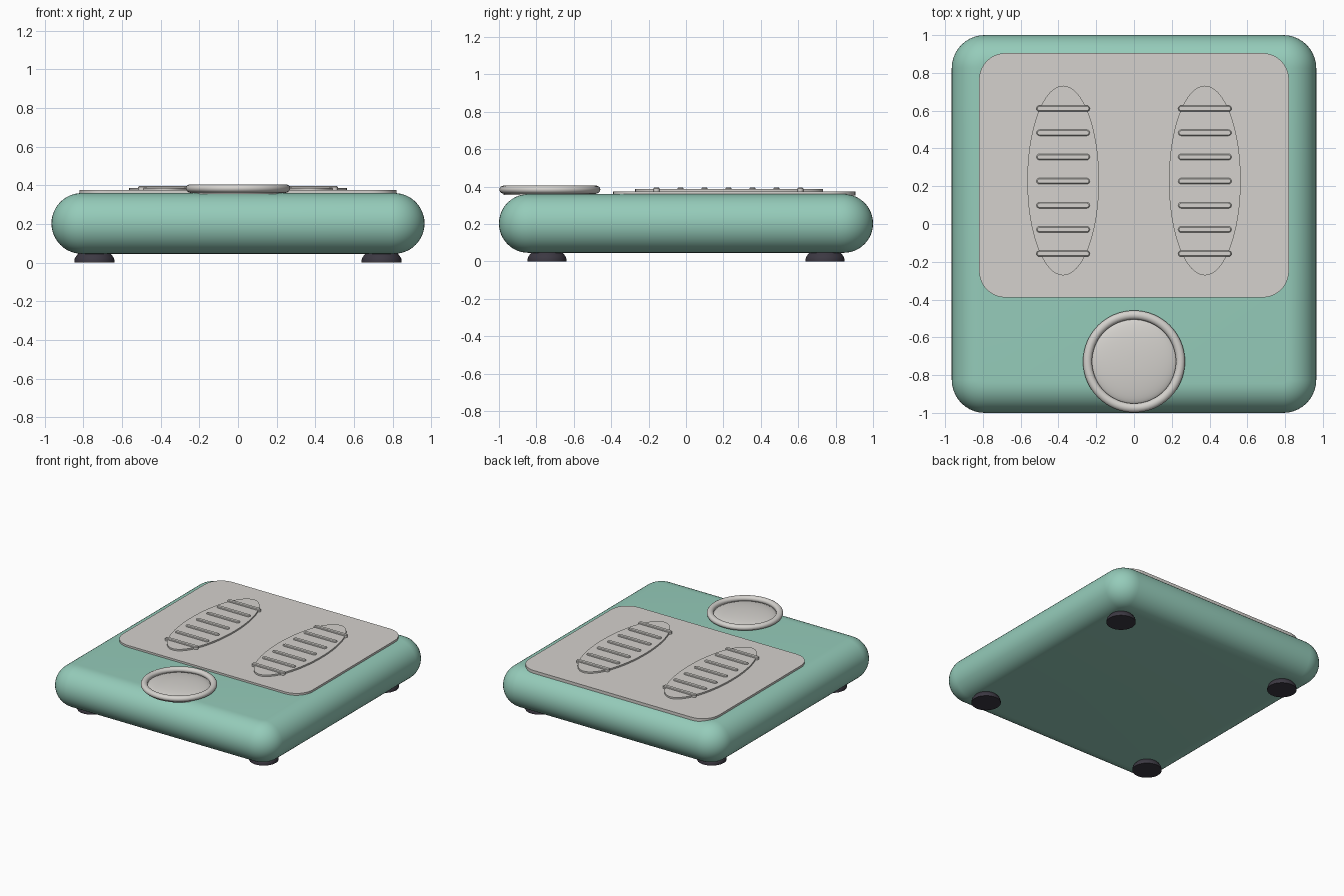
import bpy, bmesh, math

if "Cube" in bpy.data.objects:
    bpy.data.objects.remove(bpy.data.objects["Cube"])


def material(name, rgb):
    m = bpy.data.materials.new(name)
    m.diffuse_color = (*rgb, 1)
    m.use_nodes = True
    m.node_tree.nodes["Principled BSDF"].inputs["Base Color"].default_value = m.diffuse_color
    return m


TEAL = material("mint green", (0.30, 0.60, 0.49))
GREY = material("warm light grey", (0.66, 0.64, 0.61))
DARK = material("dark rubber", (0.045, 0.04, 0.055))


def rounded_rect(hx, hy, r, seg=10):
    """Outline of a rounded rectangle, counter-clockwise."""
    pts = []
    for k, (sx, sy) in enumerate([(1, 1), (-1, 1), (-1, -1), (1, -1)]):
        for i in range(seg + 1):
            a = math.pi / 2 * (k + i / seg)
            pts.append((sx * (hx - r) + r * math.cos(a), sy * (hy - r) + r * math.sin(a)))
    return pts


def ellipse(rx, ry, n=64):
    return [(rx * math.cos(2 * math.pi * i / n), ry * math.sin(2 * math.pi * i / n)) for i in range(n)]


def loft(name, rings, mat, x=0, y=0, closed=False):
    """Skin a stack of (outline, z) rings; cap the ends or close into a loop."""
    bm = bmesh.new()
    rows = [[bm.verts.new((px, py, z)) for px, py in pts] for pts, z in rings]
    pairs = list(zip(rows, rows[1:]))
    if closed:
        pairs.append((rows[-1], rows[0]))
    else:
        bm.faces.new(rows[0][::-1])
        bm.faces.new(rows[-1])
    n = len(rows[0])
    for a, b in pairs:
        for i in range(n):
            j = (i + 1) % n
            bm.faces.new((a[i], a[j], b[j], b[i]))
    bmesh.ops.recalc_face_normals(bm, faces=bm.faces)
    me = bpy.data.meshes.new(name)
    bm.to_mesh(me)
    bm.free()
    me.materials.append(mat)
    ob = bpy.data.objects.new(name, me)
    bpy.context.collection.objects.link(ob)
    ob.location = (x, y, 0)
    return ob


# Body: rounded slab with a half-round side profile
R = 0.157
rings = []
for i in range(25):
    a = math.pi * (i / 24 - 0.5)
    d = R * (1 - math.cos(a))
    rings.append((rounded_rect(0.965 - d, 1.0 - d, 0.175 - d), 0.203 + R * math.sin(a)))
loft("body", rings, TEAL)

# Standing mat
mat_shape = rounded_rect(0.82, 0.647, 0.14)
loft("standing_mat", [(mat_shape, 0.352), (mat_shape, 0.375)], GREY, 0, 0.258)

# Foot pads with grip ribs
for side, sx in (("left", -1), ("right", 1)):
    px = sx * 0.375
    pad = ellipse(0.19, 0.502)
    loft(side + "_foot_pad", [(pad, 0.37), (pad, 0.387)], GREY, px, 0.23)
    for i in range(7):
        rib = rounded_rect(0.141, 0.016, 0.0155, 4)
        rib_top = rounded_rect(0.136, 0.011, 0.0105, 4)
        loft(f"{side}_grip_rib_{i + 1}", [(rib, 0.372), (rib, 0.391), (rib_top, 0.396)],
             GREY, px, -0.157 + i * 0.128)

# Dial: base disc, rounded ring and domed window
DY = -0.728
disc = ellipse(0.247, 0.247)
loft("dial_base", [(disc, 0.355), (disc, 0.372)], GREY, 0, DY)
ring = []
for i in range(16):
    a = 2 * math.pi * i / 16
    r = 0.246 + 0.024 * math.cos(a)
    ring.append((ellipse(r, r), 0.384 + 0.0215 * math.sin(a)))
loft("dial_ring", ring, GREY, 0, DY, closed=True)
dome = []
for i in range(12):
    a = math.pi / 2 * i / 12
    r = 0.226 * math.cos(a)
    dome.append((ellipse(r, r), 0.366 + 0.034 * math.sin(a)))
loft("dial_window", dome, GREY, 0, DY)

# Rubber feet
for side, sx in (("left", -1), ("right", 1)):
    for end, sy in (("front", -1), ("back", 1)):
        prof = [(0.104, 0), (0.104, 0.012), (0.1, 0.025), (0.092, 0.037), (0.08, 0.05)]
        loft(f"{end}_{side}_foot", [(ellipse(r, r, 40), z) for r, z in prof],
             DARK, sx * 0.743, sy * 0.743)

# Smooth shading with sharp edges kept
for ob in bpy.context.collection.objects:
    ob.select_set(True)
    bpy.context.view_layer.objects.active = ob
bpy.ops.object.shade_smooth_by_angle(angle=math.radians(35))
